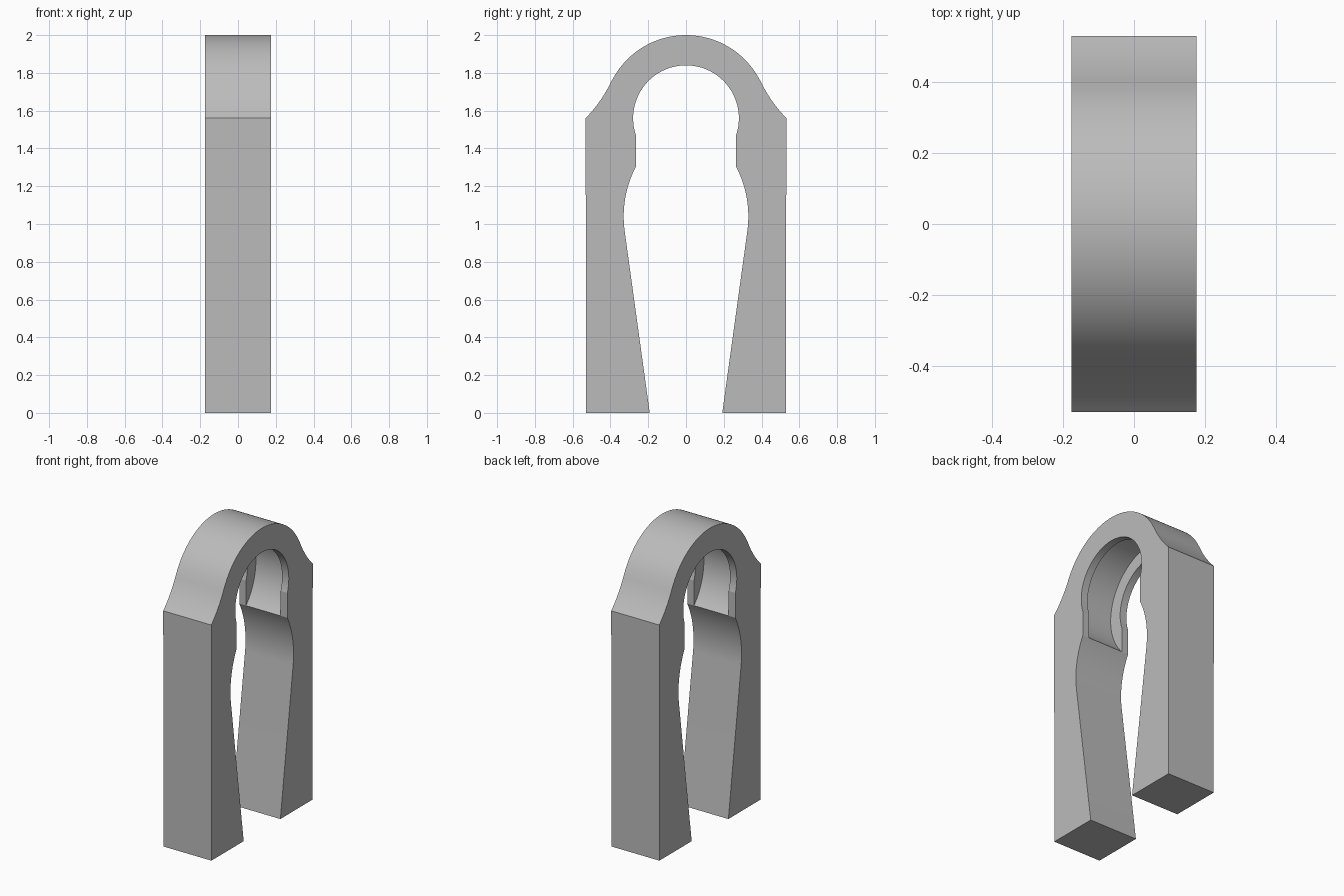
import bpy
import bmesh
from math import radians, sin, cos, pi

cube = bpy.data.objects.get("Cube")
if cube:
    bpy.data.objects.remove(cube)

HALF_WIDTH = 0.176
ARCH_Z = 1.56

grey = bpy.data.materials.new("plain grey")
grey.use_nodes = True
grey.diffuse_color = (0.5, 0.5, 0.5, 1)
grey.node_tree.nodes["Principled BSDF"].inputs["Base Color"].default_value = (0.5, 0.5, 0.5, 1)


def arc(cy, cz, r, start, end, n):
    """Points on an arc in the side plane, angles in degrees."""
    angles = [radians(start + (end - start) * i / n) for i in range(n + 1)]
    return [(cy + r * cos(a), cz + r * sin(a)) for a in angles]


def mirrored(half):
    """Complete a half outline that ends on the centre line."""
    return half + [(-y, z) for y, z in reversed(half[:-1])]


def extrude_outline(name, outline, half_width):
    bm = bmesh.new()
    face = bm.faces.new([bm.verts.new((-half_width, y, z)) for y, z in outline])
    moved = bmesh.ops.extrude_face_region(bm, geom=[face])["geom"]
    verts = [v for v in moved if isinstance(v, bmesh.types.BMVert)]
    bmesh.ops.translate(bm, verts=verts, vec=(2 * half_width, 0, 0))
    bmesh.ops.recalc_face_normals(bm, faces=bm.faces)
    mesh = bpy.data.meshes.new(name)
    bm.to_mesh(mesh)
    bm.free()
    obj = bpy.data.objects.new(name, mesh)
    bpy.context.collection.objects.link(obj)
    mesh.materials.append(grey)
    return obj


# Outer outline: straight leg, concave shoulder, round crown
outer = [(0.53, 0)]
outer += arc(1.025, 2.05, 0.695, 224.7, 205.5, 12)
outer += arc(0, ARCH_Z, 0.44, 25.5, 90, 24)[1:]

# Inner outline: tapered leg, bulge, short straight neck, round opening
inner = [(0.192, 0)]
inner += arc(-0.24, 1.04, 0.57, -7.8, 27.7, 16)
inner += arc(0, ARCH_Z, 0.28, -18.8, 90, 32)

body = extrude_outline("arched_clip", mirrored(outer) + mirrored(inner)[::-1], HALF_WIDTH)

# Round groove inside the opening
cutter = extrude_outline("groove_cutter", arc(0, ARCH_Z, 0.368, 0, 360, 96)[:-1], 0.127)
cutter.hide_render = True
groove = body.modifiers.new("groove", 'BOOLEAN')
groove.operation = 'DIFFERENCE'
groove.solver = 'EXACT'
groove.object = cutter

bpy.ops.object.select_all(action='DESELECT')
body.select_set(True)
bpy.context.view_layer.objects.active = body
bpy.ops.object.modifier_apply(modifier=groove.name)
bpy.data.objects.remove(cutter)
bpy.ops.object.shade_smooth_by_angle(angle=radians(15))
